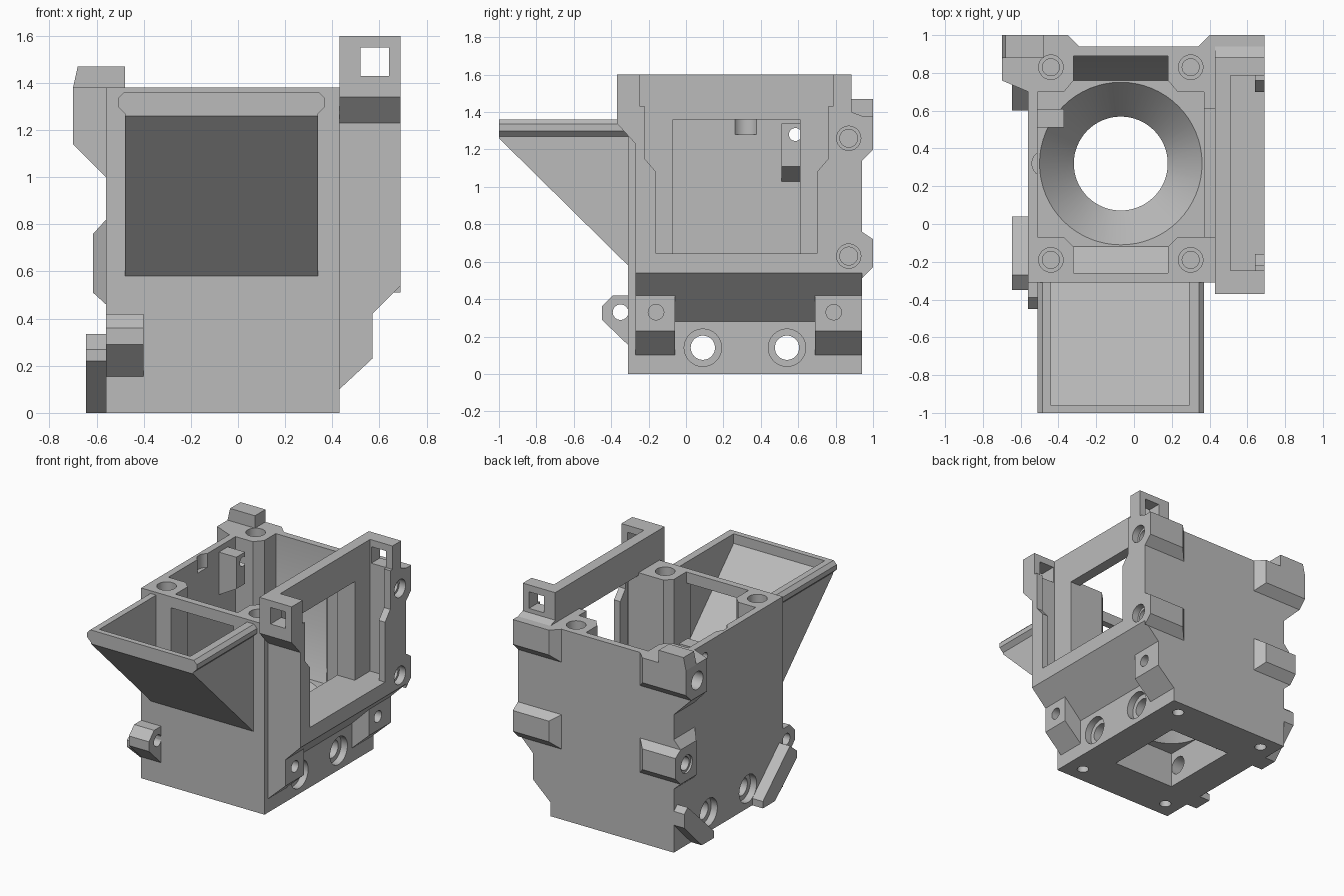
import bpy, bmesh, math
from mathutils import Vector

cube = bpy.data.objects.get("Cube")
if cube:
    bpy.data.objects.remove(cube, do_unlink=True)

grey = bpy.data.materials.new("plain grey")
grey.use_nodes = True
grey.diffuse_color = (0.5, 0.5, 0.5, 1)
grey.node_tree.nodes["Principled BSDF"].inputs["Base Color"].default_value = (0.5, 0.5, 0.5, 1)


def prism(name, axis, pts, a, b):
    """Extrude a 2D outline along an axis from a to b."""
    place = {"x": lambda p, t: (t, p[0], p[1]),
             "y": lambda p, t: (p[0], t, p[1]),
             "z": lambda p, t: (p[0], p[1], t)}[axis]
    bm = bmesh.new()
    low = [bm.verts.new(place(p, a)) for p in pts]
    high = [bm.verts.new(place(p, b)) for p in pts]
    bm.faces.new(low)
    bm.faces.new(high)
    for i in range(len(pts)):
        j = (i + 1) % len(pts)
        bm.faces.new((low[i], low[j], high[j], high[i]))
    bmesh.ops.recalc_face_normals(bm, faces=bm.faces)
    mesh = bpy.data.meshes.new(name)
    bm.to_mesh(mesh)
    bm.free()
    mesh.materials.append(grey)
    ob = bpy.data.objects.new(name, mesh)
    bpy.context.collection.objects.link(ob)
    return ob


def box(name, x0, x1, y0, y1, z0, z1):
    return prism(name, "z", [(x0, y0), (x1, y0), (x1, y1), (x0, y1)], z0, z1)


def rod(axis, u, v, r, a, b, sides=32):
    ring = [(u + r * math.cos(math.tau * i / sides), v + r * math.sin(math.tau * i / sides))
            for i in range(sides)]
    return prism("cutter", axis, ring, a, b)


def cut(targets, cutter):
    """Subtract the cutter from every target, then drop it."""
    cutter.hide_render = True
    for ob in targets:
        mod = ob.modifiers.new("cut", "BOOLEAN")
        mod.operation = "DIFFERENCE"
        mod.solver = "EXACT"
        mod.object = cutter
        bpy.context.view_layer.objects.active = ob
        bpy.ops.object.modifier_apply(modifier=mod.name)
    bpy.data.objects.remove(cutter, do_unlink=True)


CX, CY = -0.07, 0.32

# Main housing and its octagonal chamber
housing = box("housing", -0.56, 0.43, -0.31, 0.94, 0, 1.38)
chamber = [(-0.51, -0.07), (-0.37, -0.07), (-0.32, -0.12), (0.18, -0.12), (0.23, -0.07), (0.37, -0.07),
           (0.37, 0.70), (0.23, 0.70), (0.18, 0.76), (-0.32, 0.76), (-0.37, 0.70), (-0.51, 0.70)]
cut([housing], prism("cutter", "z", chamber, 0.47, 1.5))
# Sloped pockets at the front and back of the chamber
cut([housing], prism("cutter", "x", [(-0.1, 0.47), (-0.12, 0.47), (-0.26, 0.60), (-0.26, 1.5), (-0.1, 1.5)], -0.32, 0.18))
cut([housing], prism("cutter", "x", [(0.74, 0.47), (0.76, 0.47), (0.89, 0.80), (0.89, 1.5), (0.74, 1.5)], -0.32, 0.18))
# Feed opening from the hopper
cut([housing], prism("cutter", "x", [(-0.33, 0.67), (-0.2, 0.54), (-0.2, 1.3), (-0.33, 1.3)], -0.32, 0.18))
# Conical funnel and throat
cone = rod("z", CX, CY, 0.24, 0.25, 0.48, 64)
for v in cone.data.vertices:
    if v.co.z > 0.4:
        v.co.x = CX + (v.co.x - CX) * 0.439 / 0.24
        v.co.y = CY + (v.co.y - CY) * 0.439 / 0.24
cut([housing], cone)
cut([housing], rod("z", CX, CY, 0.24, 0.1, 0.3, 64))
# Square pocket underneath
cut([housing], box("cutter", -0.32, 0.18, 0.02, 0.62, -0.1, 0.26))
# Round notches in the chamber side walls
for x in (-0.47, 0.33):
    cut([housing], rod("z", x, CY, 0.07, 1.28, 1.5))
# Corner screw holes
for x in (-0.44, 0.30):
    for y in (-0.19, 0.83):
        cut([housing], rod("z", x, y, 0.065, 1.32, 1.5))
        cut([housing], rod("z", x, y, 0.045, 1.0, 1.4))
        cut([housing], rod("z", x, y, 0.04, -0.1, 0.12))
# Cross bores near the base
for y in (0.09, 0.54):
    cut([housing], rod("x", y, 0.14, 0.065, -0.7, 0.6))
    for x in (-0.62, 0.38):
        cut([housing], rod("x", y, 0.14, 0.1, x, x + 0.11))

# Hopper with a chamfered rim
hopper = prism("hopper", "x", [(-1, 1.30), (-1, 1.26), (-0.31, 0.58), (-0.31, 1.30)], -0.48, 0.34)
rim = prism("hopper_rim", "y", [(-0.48, 1.27), (0.34, 1.27), (0.37, 1.30), (0.37, 1.335), (0.345, 1.36),
                                (-0.485, 1.36), (-0.51, 1.335), (-0.51, 1.30)], -1, -0.31)
cut([hopper, rim], prism("cutter", "x", [(-0.96, 1.5), (-0.96, 1.29), (-0.31, 0.64), (-0.30, 0.64), (-0.30, 1.5)],
                         -0.44, 0.29))

# Side frame with panel slot
frame = prism("side_frame", "x", [(-0.27, 0.28), (0.94, 0.28), (0.94, 1.38), (0.885, 1.40), (0.885, 1.6),
                                  (-0.37, 1.6), (-0.37, 1.34), (-0.27, 1.23)], 0.43, 0.69)
cut([frame], prism("cutter", "y", [(0.42, 0.27), (0.75, 0.60), (0.75, 0.1), (0.42, 0.1)], -0.5, 1.1))
cut([frame], box("cutter", 0.51, 0.64, -0.245, 0.785, 0.645, 1.7))
cut([frame], prism("cutter", "x", [(-0.16, 0.645), (0.70, 0.645), (0.70, 1.08), (0.76, 1.15), (0.76, 1.43),
                                   (0.785, 1.43), (0.785, 1.7), (-0.245, 1.7), (-0.245, 1.43), (-0.22, 1.43),
                                   (-0.22, 1.15), (-0.16, 1.08)], 0.63, 0.8))
cut([frame], box("cutter", 0.52, 0.64, -0.5, 1.1, 1.43, 1.55))
cut([frame], box("cutter", 0.40, 0.60, -0.07, 0.61, 0.645, 1.36))
cut([housing], box("cutter", 0.30, 0.50, -0.07, 0.61, 0.645, 1.5))

# Lower side lugs
for name, y0, y1, hole in (("front", -0.27, -0.06, -0.16), ("back", 0.69, 0.94, 0.79)):
    lug = prism(name + "_lower_lug", "y", [(0.43, 0.10), (0.57, 0.23), (0.57, 0.42), (0.43, 0.42)], y0, y1)
    cut([lug, frame, housing], rod("x", hole, 0.33, 0.042, 0.36, 0.8, 16))

# Hinge lugs on the back, tapered at their inner ends
hinges = []
for level, z0, z1, left in (("upper", 1.14, 1.38, -0.70), ("lower", 0.51, 0.76, -0.615)):
    for side, a, b, step in (("left", 0.34, 0.69, 0.06), ("right", -0.29, left, -0.06)):
        top = z1 if level == "upper" else z1 - 0.04
        lug = prism(f"{level}_{side}_hinge", "x",
                    [(0.94, z0), (1, z0 + 0.06), (1, top), (0.94, z1)], min(a, b), max(a, b))
        for v in lug.data.vertices:
            if abs(v.co.x - a) < 0.001 and v.co.y > 0.97:
                v.co.x += step
        hinges.append(lug)

# Side blocks beside the hinges
upper = prism("upper_side_block", "y", [(-0.56, 1.0), (-0.70, 1.14), (-0.70, 1.38), (-0.56, 1.38)], 0.70, 0.94)
lower = prism("lower_side_block", "y", [(-0.56, 0.46), (-0.615, 0.51), (-0.615, 0.76), (-0.56, 0.82)], 0.70, 0.94)
for block in (upper, lower):
    for v in block.data.vertices:
        if v.co.x < -0.6 and v.co.y < 0.8:
            v.co.y += 0.06
prism("top_hook", "y", [(-0.70, 1.38), (-0.48, 1.38), (-0.48, 1.47), (-0.68, 1.47)], 0.88, 1.0)

# Hinge pin holes
for z in (1.26, 0.63):
    for a, b, c, d in ((0.64, 0.8, 0.45, 0.7), (-0.8, -0.60, -0.7, -0.42)):
        cut([housing, frame, upper, lower] + hinges, rod("x", 0.87, z, 0.065, a, b, 24))
        cut([housing, frame, upper, lower] + hinges, rod("x", 0.87, z, 0.048, c, d, 24))

# Slanted guide clips near the base
prism("front_guide", "x", [(-0.35, 0.22), (-0.35, 0.27), (-0.27, 0.335), (0.04, 0.05), (0.04, 0), (-0.10, 0)], -0.645, -0.55)
prism("back_guide", "x", [(0.94, 0.20), (0.94, 0.30), (0.90, 0.335), (0.60, 0.05), (0.60, 0), (0.74, 0)], -0.645, -0.55)

# Front cable lug
lug = prism("front_lug", "x", [(-0.31, 0.42), (-0.39, 0.42), (-0.45, 0.36), (-0.45, 0.29), (-0.31, 0.155)], -0.56, -0.40)
cut([lug], rod("x", -0.35, 0.33, 0.042, -0.7, -0.3, 16))

# Sensor bracket on the inner wall
bracket = prism("inner_bracket", "y", [(-0.51, 1.03), (-0.37, 1.11), (-0.37, 1.34), (-0.51, 1.34)], 0.51, 0.61)
cut([bracket, housing], rod("x", 0.585, 1.28, 0.035, -0.7, -0.3, 16))

# Smooth round bores while keeping crisp edges
bpy.ops.object.select_all(action="DESELECT")
for ob in bpy.context.collection.objects:
    if ob.type == "MESH" and ob.data.materials and ob.data.materials[0] == grey:
        ob.select_set(True)
        bpy.context.view_layer.objects.active = ob
bpy.ops.object.shade_smooth_by_angle(angle=math.radians(30))
